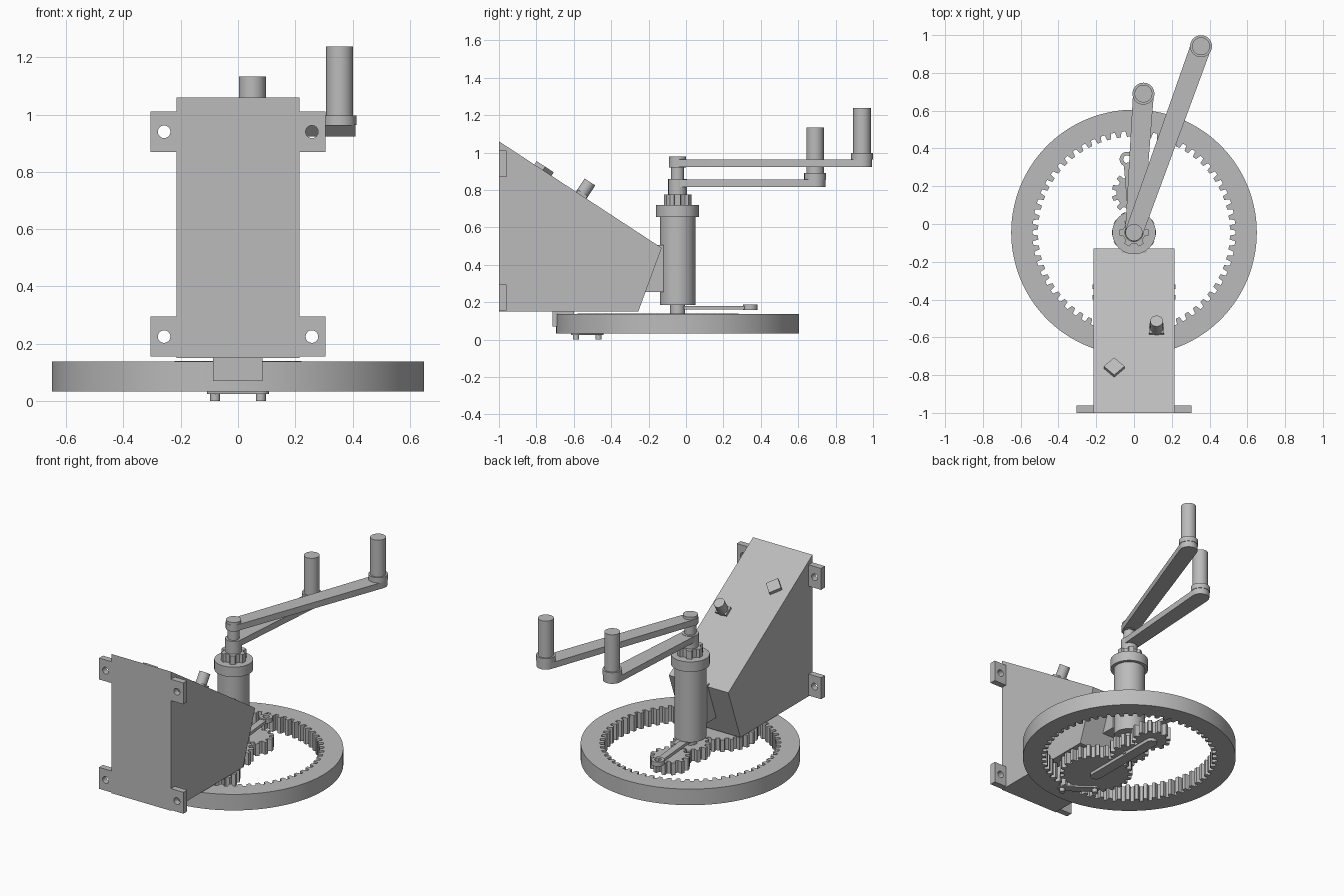
import bpy, bmesh
from math import sin, cos, pi, tau, atan2, hypot

cube = bpy.data.objects.get("Cube")
if cube:
    bpy.data.objects.remove(cube, do_unlink=True)

grey = bpy.data.materials.new("plain_grey")
grey.use_nodes = True
grey.diffuse_color = (0.5, 0.5, 0.5, 1)
grey.node_tree.nodes["Principled BSDF"].inputs["Base Color"].default_value = (0.5, 0.5, 0.5, 1)

AXIS = (0, -0.045)      # crank axis
SLOPE = -0.58           # tilt of the sloping housing face


def finish(name, bm, loc=(0, 0, 0), rot=(0, 0, 0)):
    bmesh.ops.remove_doubles(bm, verts=bm.verts, dist=1e-5)
    bmesh.ops.recalc_face_normals(bm, faces=bm.faces)
    mesh = bpy.data.meshes.new(name)
    bm.to_mesh(mesh)
    bm.free()
    mesh.materials.append(grey)
    ob = bpy.data.objects.new(name, mesh)
    bpy.context.collection.objects.link(ob)
    ob.location, ob.rotation_euler = loc, rot
    bpy.ops.object.select_all(action='DESELECT')
    ob.select_set(True)
    bpy.context.view_layer.objects.active = ob
    bpy.ops.object.shade_smooth_by_angle(angle=0.5)
    return ob


def prism(name, pts, z0, z1, loc=(0, 0, 0), rot=(0, 0, 0), hole=None):
    """Extrude an outline; an optional hole has the same number of points."""
    bm = bmesh.new()
    n = len(pts)
    loops = [[bm.verts.new((x, y, z)) for x, y in ring]
             for ring in ([pts, hole] if hole else [pts]) for z in (z0, z1)]
    pairs = [(0, 1), (2, 3), (0, 2), (1, 3)] if hole else [(0, 1)]
    for a, b in pairs:
        for i in range(n):
            j = (i + 1) % n
            bm.faces.new((loops[a][i], loops[a][j], loops[b][j], loops[b][i]))
    if not hole:
        bm.faces.new(loops[0])
        bm.faces.new(loops[1])
    return finish(name, bm, loc, rot)


def circle(r, n=40, c=(0, 0)):
    return [(c[0] + r * cos(tau * i / n), c[1] + r * sin(tau * i / n)) for i in range(n)]


def rect(x0, x1, y0, y1):
    return [(x0, y0), (x1, y0), (x1, y1), (x0, y1)]


def cylinder(name, c, r, z0, z1):
    return prism(name, circle(r), z0, z1, (c[0], c[1], 0))


def bar(name, a, b, ra, rb, z0, z1, n=14):
    """Flat bar with rounded ends of radius ra and rb."""
    d = atan2(b[1] - a[1], b[0] - a[0])
    pts = []
    for c, r, start in ((b, rb, d - pi / 2), (a, ra, d + pi / 2)):
        pts += [(c[0] + r * cos(start + pi * i / n), c[1] + r * sin(start + pi * i / n))
                for i in range(n + 1)]
    return prism(name, pts, z0, z1)


def teeth(count, root, tip, turn=0):
    """Toothed outline with four points per tooth."""
    pts = []
    for i in range(count):
        for f, r in ((-0.3, root), (-0.19, tip), (0.19, tip), (0.3, root)):
            a = turn + tau * (i + f) / count
            pts.append((r * cos(a), r * sin(a)))
    return pts


# Housing: wedge profile drawn in y-z and extruded across x
prism("housing", [(-1, 0.15), (-0.255, 0.15), (-0.13, 0.49), (-1, 1.06)],
      -0.215, 0.215, rot=(pi / 2, 0, pi / 2))

# Mounting ears with screw holes
W, H = 0.047, 0.07
R = H * 1.4143
outline = [(max(-W, min(W, x)), max(-H, min(H, y))) for x, y in circle(R, 24)]
for side, x in (("right", -0.258), ("left", 0.258)):
    for level, z in (("lower", 0.225), ("upper", 0.94)):
        prism(f"{level}_{side}_ear", outline, 0, 0.04, (x, -0.96, z),
              (pi / 2, 0, 0), hole=circle(0.022, 24))

# Blocks joining the housing to the post and the ring
prism("post_block", rect(-0.067, 0.067, -0.25, -0.12), 0.255, 0.505)
prism("ring_block", rect(-0.088, 0.085, -0.715, -0.6), 0.07, 0.155)


def on_slope(y):
    return 1.06 - (y + 1) * 0.655


# Fittings on the sloping face
prism("diamond_button", circle(0.055, 4), -0.005, 0.022,
      (-0.105, -0.765, on_slope(-0.765)), (SLOPE, 0, 0))
knob_at = (0.12, -0.56, on_slope(-0.56))
prism("knob_base", rect(-0.04, 0.04, -0.03, 0.03), -0.005, 0.015, knob_at, (SLOPE, 0, 0))
prism("knob", circle(0.034), 0, 0.085, knob_at, (SLOPE, 0, 0))

# Ring gear
prism("ring_gear", circle(0.65, 240), 0.033, 0.138, (*AXIS, 0),
      hole=teeth(60, 0.508, 0.537))

# Gear train inside the ring
BIG, PLANET = (0, AXIS[1] - 0.315), (0, AXIS[1] + 0.21)
prism("sun_gear", teeth(12, 0.092, 0.118, pi / 2), 0.06, 0.14, (*AXIS, 0))
prism("large_gear", teeth(24, 0.197, 0.222, pi / 24), 0.06, 0.14, (*BIG, 0))
prism("small_gear", teeth(12, 0.092, 0.118, pi / 12), 0.06, 0.14, (*PLANET, 0))
bar("gear_link", BIG, PLANET, 0.035, 0.035, 0.04, 0.06)

# Thin pointer arm with an eyelet
EYE = (-0.037, 0.343)
bar("pointer_arm", AXIS, (-0.033, 0.305), 0.025, 0.02, 0.16, 0.18)
prism("pointer_eyelet", circle(0.039), 0.158, 0.187, (*EYE, 0), hole=circle(0.02))

# Pegged strip under the ring
PEGS = ((-0.08, -0.468), (0.08, -0.588))
bar("peg_strip", *PEGS, 0.028, 0.028, 0.025, 0.036)
for i, p in enumerate(PEGS):
    cylinder(f"peg_{i + 1}", p, 0.017, 0, 0.03)

# Post and stacked hubs, each given as radius, bottom and top
for name, r, z0, z1 in (("drive_shaft", 0.04, 0.05, 0.2), ("post", 0.095, 0.185, 0.66),
                        ("post_collar", 0.115, 0.655, 0.72),
                        ("lower_hub", 0.05, 0.75, 0.858), ("inner_shaft", 0.035, 0.85, 0.93),
                        ("upper_hub", 0.045, 0.92, 0.98)):
    cylinder(name, AXIS, r, z0, z1)
prism("ratchet", teeth(6, 0.06, 0.078), 0.71, 0.775, (*AXIS, 0))

# Cranks with upright handles
for name, end, z, top in (("lower", (0.05, 0.69), 0.816, 1.133),
                          ("upper", (0.355, 0.941), 0.923, 1.237)):
    bar(f"{name}_crank", AXIS, end, 0.047, 0.055, z, z + 0.04)
    cylinder(f"{name}_handle_washer", end, 0.058, z + 0.04, z + 0.074)
    cylinder(f"{name}_handle", end, 0.047, z + 0.07, top)
